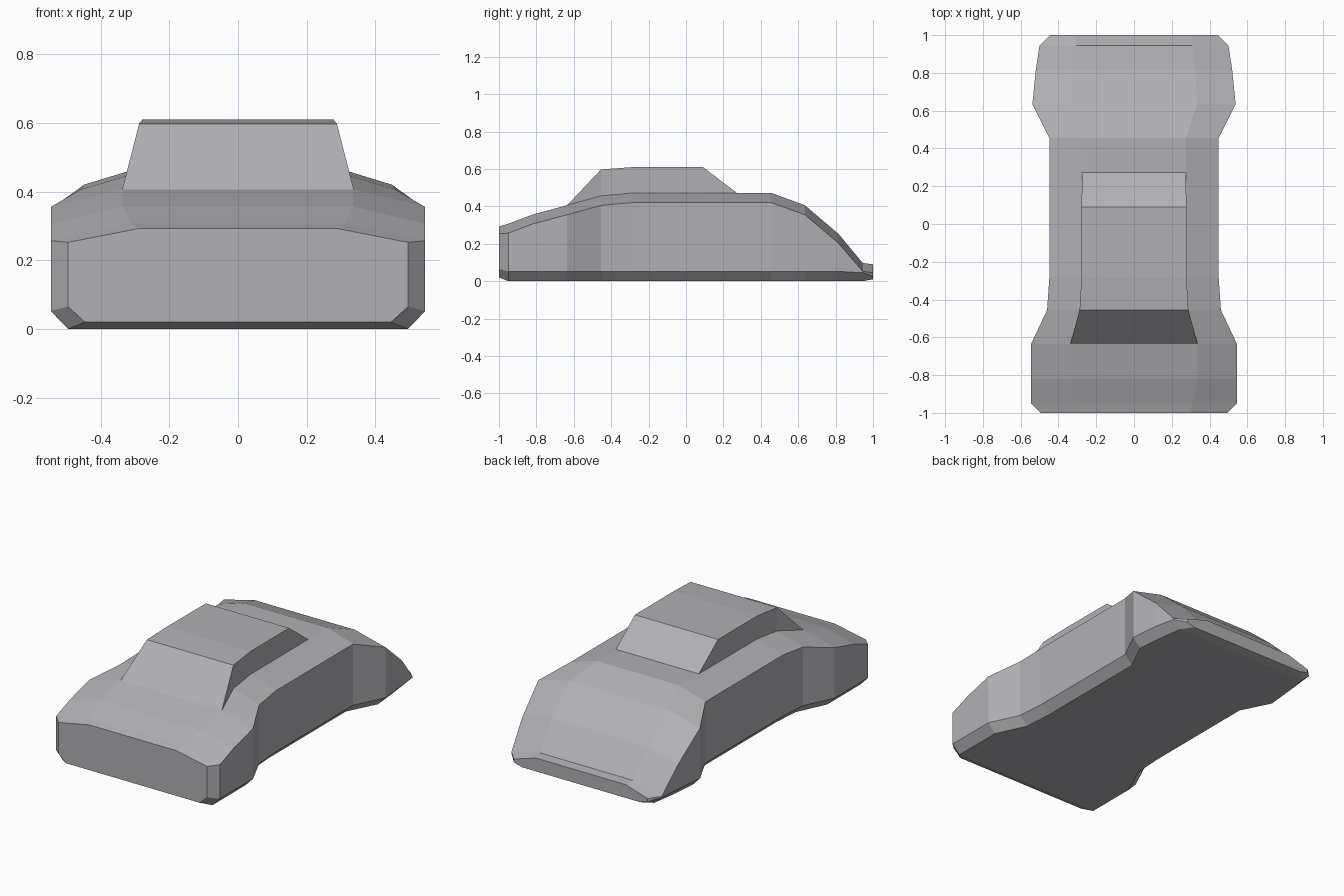
import bpy, bmesh

# Dark grey paint
paint = bpy.data.materials.new("dark_grey_paint")
paint.diffuse_color = (0.44, 0.435, 0.46, 1.0)


def loft(name, rings, closed):
    """Skin a list of matching cross-sections; closed lofts also get end caps."""
    bm = bmesh.new()
    rows = [[bm.verts.new(p) for p in ring] for ring in rings]
    n = len(rows[0])
    for a, b in zip(rows, rows[1:]):
        for i in range(n if closed else n - 1):
            j = (i + 1) % n
            bm.faces.new((a[i], a[j], b[j], b[i]))
    if closed:
        bm.faces.new(rows[0])
        bm.faces.new(rows[-1])
    bmesh.ops.remove_doubles(bm, verts=bm.verts, dist=0.0005)
    bmesh.ops.recalc_face_normals(bm, faces=bm.faces)
    mesh = bpy.data.meshes.new(name)
    bm.to_mesh(mesh)
    bm.free()
    mesh.materials.append(paint)
    obj = bpy.data.objects.new(name, mesh)
    bpy.context.collection.objects.link(obj)
    return obj


def mirrored(y, half):
    """Full section from (x, z) points on the right half, bottom to top."""
    return [(x, y, z) for x, z in half] + [(-x, y, z) for x, z in reversed(half)]


# Body stations: y, half width, bottom z, sill z, shoulder z, deck half width, deck z
body = [
    (-1.00, 0.495, 0.020, 0.065, 0.252, 0.290, 0.292),
    (-0.95, 0.545, 0.000, 0.052, 0.257, 0.310, 0.307),
    (-0.82, 0.545, 0.000, 0.052, 0.306, 0.335, 0.356),
    (-0.635, 0.545, 0.000, 0.052, 0.355, 0.337, 0.406),
    (-0.455, 0.460, 0.000, 0.052, 0.405, 0.288, 0.456),
    (-0.28, 0.448, 0.000, 0.052, 0.420, 0.278, 0.472),
    (0.27, 0.448, 0.000, 0.052, 0.420, 0.276, 0.472),
    (0.455, 0.448, 0.000, 0.052, 0.420, 0.276, 0.472),
    (0.635, 0.538, 0.000, 0.052, 0.355, 0.333, 0.406),
    (0.815, 0.520, 0.000, 0.052, 0.203, 0.325, 0.253),
    (0.945, 0.500, 0.000, 0.045, 0.052, 0.308, 0.097),
    (1.00, 0.445, 0.010, 0.025, 0.045, 0.300, 0.090),
]
loft("car_body", [mirrored(y, [(w - 0.05, zb), (w, zl), (w, zs), (t, zt)])
                  for y, w, zb, zl, zs, t, zt in body], True)

# Cabin stations: y, half width, base z, roof z (sides rise from the deck edge)
cabin = [
    (-0.635, 0.337, 0.406, 0.406),
    (-0.455, 0.288, 0.456, 0.597),
    (-0.28, 0.278, 0.472, 0.610),
    (0.09, 0.277, 0.472, 0.610),
    (0.272, 0.276, 0.472, 0.472),
]
loft("cabin", [mirrored(y, [(t, zb), (t, zr)]) for y, t, zb, zr in cabin], False)
